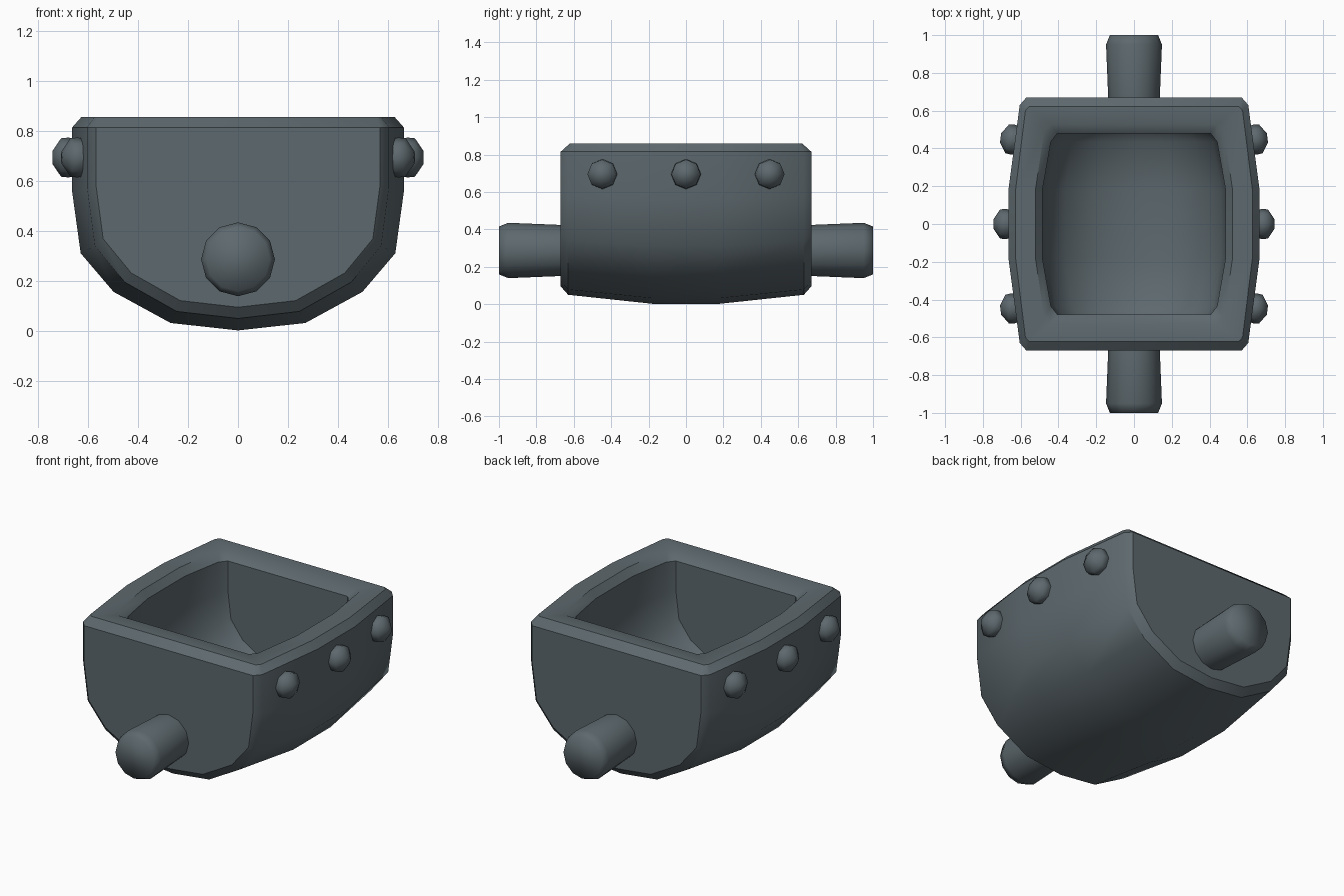
import bpy, bmesh, math
from mathutils import Vector, Matrix

if "Cube" in bpy.data.objects:
    bpy.data.objects.remove(bpy.data.objects["Cube"])

steel = bpy.data.materials.new("slate_steel")
steel.diffuse_color = (0.11, 0.14, 0.155, 1)
steel.use_nodes = True
steel.node_tree.nodes["Principled BSDF"].inputs["Base Color"].default_value = steel.diffuse_color


def finish(bm, name, angle):
    bmesh.ops.recalc_face_normals(bm, faces=bm.faces)
    me = bpy.data.meshes.new(name)
    bm.to_mesh(me)
    bm.free()
    me.materials.append(steel)
    ob = bpy.data.objects.new(name, me)
    bpy.context.collection.objects.link(ob)
    bpy.ops.object.select_all(action='DESELECT')
    ob.select_set(True)
    bpy.context.view_layer.objects.active = ob
    bpy.ops.object.shade_smooth_by_angle(angle=math.radians(angle))
    return ob


def bridge(bm, a, b, closed):
    n = len(a)
    for i in range(n if closed else n - 1):
        j = (i + 1) % n
        bm.faces.new((a[i], a[j], b[j], b[i]))


# Trough body: U sections along y, outer and inner skins joined by a bevelled rim
TOP = 0.815
HALF = [(1, 0.815), (1, 0.56), (0.948, 0.31), (0.75, 0.155), (0.406, 0.03)]
PROFILE = [(-x, z) for x, z in HALF] + [(0, 0)] + [(x, z) for x, z in reversed(HALF)]


def mirror_y(half):
    return [(-y, *r) for y, *r in half] + [(y, *r) for y, *r in reversed(half)]


def skin(bm, half):
    secs = []
    for y, w, b in mirror_y(half):
        secs.append([bm.verts.new((x * w, y, TOP - (TOP - z) * (TOP - b) / TOP))
                     for x, z in PROFILE])
    for a, b in zip(secs, secs[1:]):
        bridge(bm, a, b, False)
    bm.faces.new(secs[0])
    bm.faces.new(secs[-1])
    return [s[0] for s in secs] + [s[-1] for s in reversed(secs)]


def rim_loop(bm, half, z):
    st = mirror_y(half)
    return ([bm.verts.new((-w, y, z)) for y, w in st]
            + [bm.verts.new((w, y, z)) for y, w in reversed(st)])


bm = bmesh.new()
loops = [
    skin(bm, [(0.67, 0.57, 0.095), (0.63, 0.605, 0.05), (0.18, 0.665, 0.002)]),
    rim_loop(bm, [(0.622, 0.555), (0.60, 0.575), (0.18, 0.627)], 0.858),
    rim_loop(bm, [(0.528, 0.44), (0.495, 0.475), (0.18, 0.522)], 0.858),
    skin(bm, [(0.48, 0.405), (0.435, 0.44), (0.18, 0.485)] and
         [(0.48, 0.405, 0.25), (0.435, 0.44, 0.215), (0.18, 0.485, 0.185)]),
]
for a, b in zip(loops, loops[1:]):
    bridge(bm, a, b, True)
finish(bm, "trough_body", 35)


# Turned parts: rings of (distance, radius) along a direction
def turned(name, origin, direction, rings, sides, angle, turn=0.0):
    d = Vector(direction).normalized()
    side = d.cross(Vector((0, 0, 1))).normalized()
    m = Matrix((side, Vector((0, 0, 1)), d)).transposed()
    bm = bmesh.new()
    rs = []
    for h, r in rings:
        ring = []
        for i in range(sides):
            t = 2 * math.pi * (i + turn) / sides
            ring.append(bm.verts.new(Vector(origin) + m @ Vector((r * math.cos(t), r * math.sin(t), h))))
        rs.append(ring)
    for a, b in zip(rs, rs[1:]):
        bridge(bm, a, b, True)
    bm.faces.new(rs[0])
    bm.faces.new(rs[-1])
    finish(bm, name, angle)


for s in (-1, 1):
    end = "front" if s < 0 else "back"
    # Pivot pegs on the flat ends
    turned(end + "_pivot_peg", (0, 0, 0.287), (0, s, 0),
           [(0.62, 0.134), (0.68, 0.137), (0.95, 0.148), (1.0, 0.128)], 12, 80)

    # Rivets along each bulging side
    for k in (-1, 0, 1):
        turned("rivet", (s * (0.664 - 0.037 * abs(k)), 0.445 * k, 0.695),
               (s, 0.13 * k, 0),
               [(-0.03, 0.07), (0.015, 0.08), (0.045, 0.077), (0.08, 0.025)], 8, 60)
